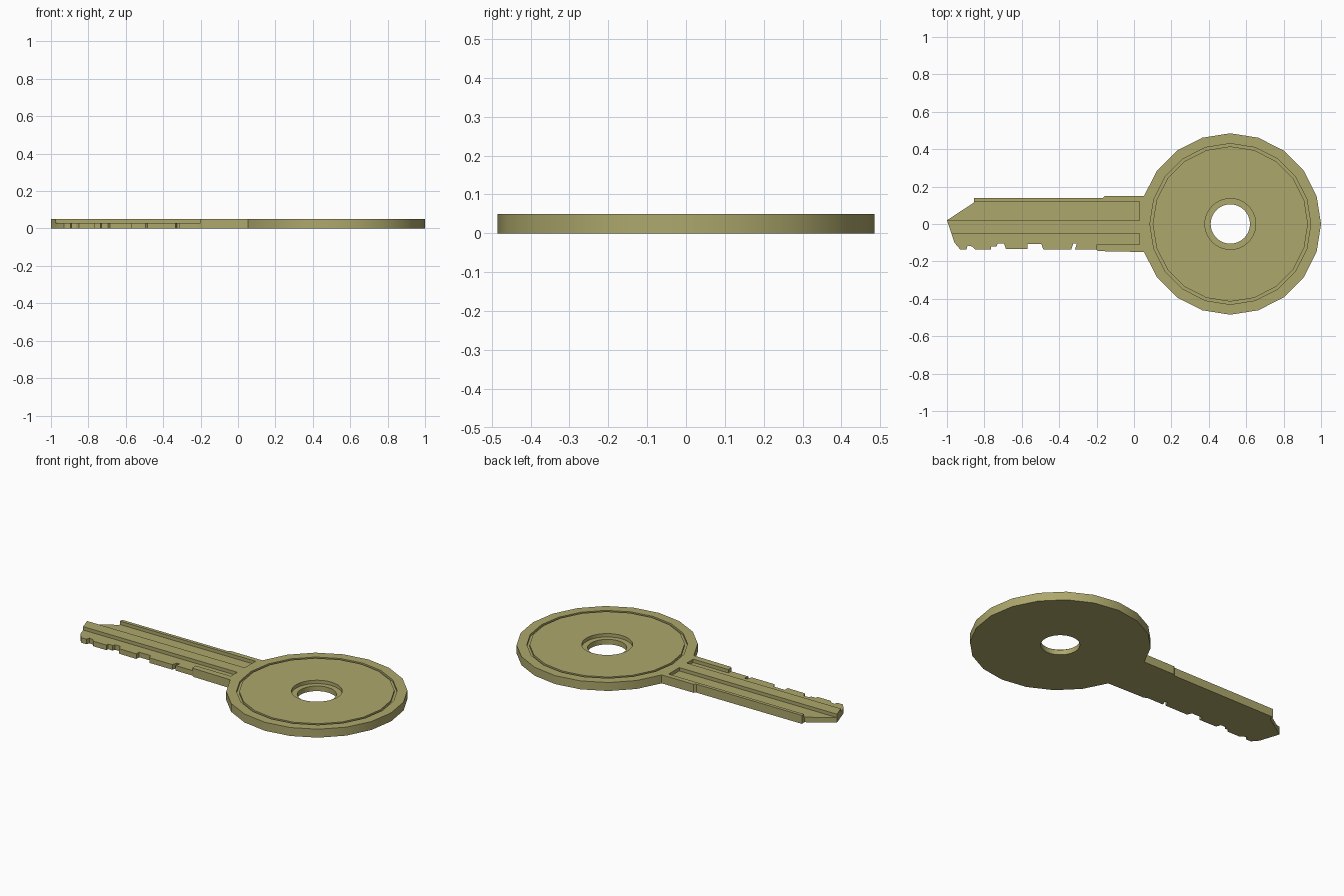
import bpy, bmesh
from math import cos, sin, radians

cube = bpy.data.objects.get("Cube")
if cube:
    bpy.data.objects.remove(cube, do_unlink=True)

THICK, FLOOR, HEAD_X = 0.05, 0.03, 0.515

brass = bpy.data.materials.new("brass")
brass.use_nodes = True
colour = (0.42, 0.39, 0.15, 1)
brass.diffuse_color = colour
brass.node_tree.nodes["Principled BSDF"].inputs["Base Color"].default_value = colour


def prism(name, points, low, high):
    """Extrude a flat outline from one height to another."""
    bm = bmesh.new()
    face = bm.faces.new([bm.verts.new((x, y, low)) for x, y in points])
    top = bmesh.ops.extrude_face_region(bm, geom=[face])["geom"]
    verts = [v for v in top if isinstance(v, bmesh.types.BMVert)]
    bmesh.ops.translate(bm, verts=verts, vec=(0, 0, high - low))
    bmesh.ops.recalc_face_normals(bm, faces=bm.faces)
    mesh = bpy.data.meshes.new(name)
    bm.to_mesh(mesh)
    bm.free()
    mesh.materials.append(brass)
    obj = bpy.data.objects.new(name, mesh)
    bpy.context.collection.objects.link(obj)
    return obj


def arc(radius, sides, first=0, last=None):
    """Points around the centre of the head."""
    step = 360 / sides
    last = 360 - step if last is None else last
    count = round((last - first) / step) + 1
    angles = [radians(first + i * step) for i in range(count)]
    return [(HEAD_X + radius * cos(a), radius * sin(a)) for a in angles]


def cut(target, cutter):
    """Subtract the cutter, then discard it."""
    cutter.hide_render = True
    mod = target.modifiers.new("cut", "BOOLEAN")
    mod.operation = "DIFFERENCE"
    mod.solver = "EXACT"
    mod.object = cutter
    bpy.ops.object.select_all(action="DESELECT")
    bpy.context.view_layer.objects.active = target
    target.select_set(True)
    bpy.ops.object.modifier_apply(modifier=mod.name)
    bpy.data.objects.remove(cutter, do_unlink=True)


# Outline: pointed tip, toothed edge, round head, straight back edge
teeth = [(-1, 0.02), (-0.96, -0.1), (-0.93, -0.135), (-0.895, -0.135),
         (-0.89, -0.115), (-0.865, -0.12), (-0.85, -0.135), (-0.765, -0.135),
         (-0.765, -0.12), (-0.735, -0.12), (-0.73, -0.105), (-0.695, -0.105),
         (-0.685, -0.133), (-0.57, -0.135), (-0.57, -0.108), (-0.495, -0.108),
         (-0.485, -0.135), (-0.335, -0.135), (-0.325, -0.105),
         (-0.305, -0.105), (-0.315, -0.135), (-0.205, -0.135), (-0.19, -0.145)]
back_edge = [(-0.155, 0.15), (-0.165, 0.14), (-0.855, 0.14), (-0.855, 0.115)]
key = prism("key", teeth + arc(0.485, 20, -162, 162) + back_edge, 0, THICK)

# Long channel beside the back edge
cut(key, prism("upper_channel", [(0.03, 0.02), (0.03, 0.12), (-1.1, 0.12), (-1.1, 0.02)],
               FLOOR, 0.1))

# Channel that opens out over the teeth
cut(key, prism("lower_channel", [(0.03, -0.05), (-1.1, -0.05), (-1.1, -0.3),
                                 (-0.2, -0.3), (-0.2, -0.11), (0.03, -0.11)], FLOOR, 0.1))

# Thin ring groove on the head
ring = prism("ring_groove", arc(0.43, 20), 0.038, 0.1)
cut(ring, prism("ring_core", arc(0.415, 20), 0, 0.2))
cut(key, ring)

# Stepped hole for the key ring
cut(key, prism("hole_recess", arc(0.136, 40), FLOOR, 0.1))
cut(key, prism("hole", arc(0.105, 40), -0.1, 0.2))

bpy.ops.object.select_all(action="DESELECT")
key.select_set(True)
bpy.context.view_layer.objects.active = key
bpy.ops.object.shade_smooth_by_angle(angle=radians(30))
